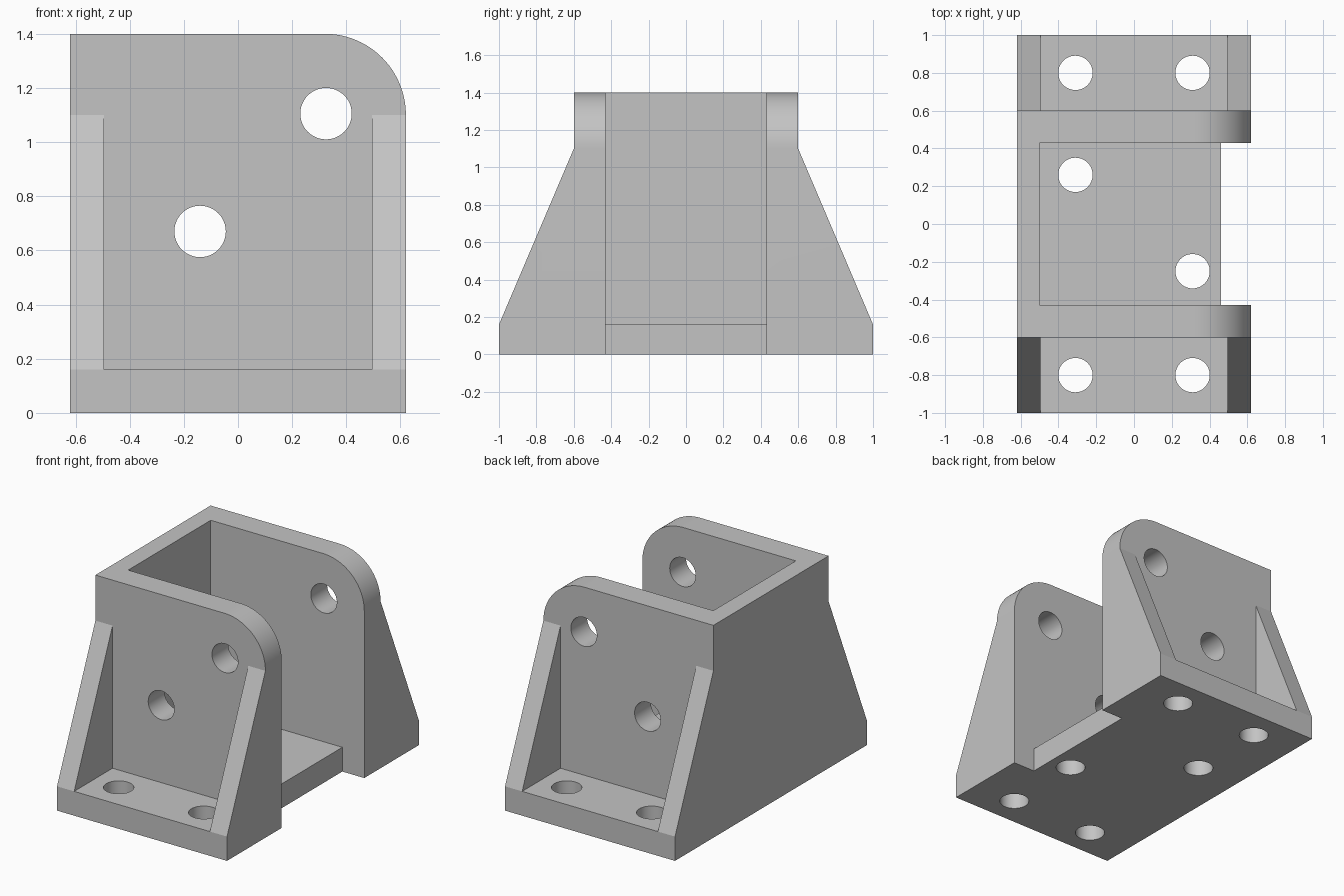
import bpy
import bmesh
from math import sin, cos, pi, radians
from mathutils import Vector

if "Cube" in bpy.data.objects:
    bpy.data.objects.remove(bpy.data.objects["Cube"], do_unlink=True)

HALF_W = 0.62        # half width along x
WALL_OUT = 0.6       # outer face of the side walls
WALL_IN = 0.43       # inner face of the side walls
FLOOR = 0.16         # base plate thickness
HEIGHT = 1.4
RIB_TOP = 1.1
RIB_IN = 0.495       # inner face of the ribs
ROUND = 0.3          # corner radius of the lugs

grey = bpy.data.materials.new("plain grey")
grey.use_nodes = True
colour = (0.55, 0.55, 0.55, 1)
grey.diffuse_color = colour
grey.node_tree.nodes["Principled BSDF"].inputs["Base Color"].default_value = colour


def prism(name, profile, axis, start, end):
    """Extrude a 2D profile along an axis (x: yz, y: xz, z: xy)."""
    place = {"x": lambda a, b, t: (t, a, b),
             "y": lambda a, b, t: (a, t, b),
             "z": lambda a, b, t: (a, b, t)}[axis]
    bm = bmesh.new()
    face = bm.faces.new([bm.verts.new(place(a, b, start)) for a, b in profile])
    new = bmesh.ops.extrude_face_region(bm, geom=[face])["geom"]
    shift = Vector(place(0, 0, end - start))
    bmesh.ops.translate(bm, vec=shift,
                        verts=[v for v in new if isinstance(v, bmesh.types.BMVert)])
    bmesh.ops.recalc_face_normals(bm, faces=bm.faces)
    mesh = bpy.data.meshes.new(name)
    bm.to_mesh(mesh)
    bm.free()
    mesh.materials.append(grey)
    obj = bpy.data.objects.new(name, mesh)
    bpy.context.collection.objects.link(obj)
    return obj


def rect(a0, a1, b0, b1):
    return [(a0, b0), (a1, b0), (a1, b1), (a0, b1)]


def circle(a, b, r, n=48):
    return [(a + r * cos(2 * pi * i / n), b + r * sin(2 * pi * i / n)) for i in range(n)]


# Solid body with sloped front and back
half = [(1, 0), (1, FLOOR), (WALL_OUT, RIB_TOP), (WALL_OUT, HEIGHT)]
bracket = prism("clevis_bracket", half + [(-y, z) for y, z in reversed(half)],
                "x", -HALF_W, HALF_W)
cutters = []

# Channel between the walls, open at the top and on one side, with a notched floor
channel = [(-0.5, FLOOR), (0.46, FLOOR), (0.46, -1), (1, -1), (1, 2), (-0.5, 2)]
cutters.append(prism("channel_cutter", channel, "y", -WALL_IN, WALL_IN))

# Recesses between the ribs
for side in (-1, 1):
    cutters.append(prism("recess_cutter", rect(-RIB_IN, RIB_IN, FLOOR, RIB_TOP + 0.1),
                         "y", side * WALL_OUT, side * 1.5))

# Rounded upper corners of the lugs
cx, cz = HALF_W - ROUND, HEIGHT - ROUND
arc = [(cx + ROUND * cos(pi / 2 * i / 24), cz + ROUND * sin(pi / 2 * i / 24))
       for i in range(25)]
cutters.append(prism("corner_cutter", arc + [(cx, 2), (1, 2), (1, cz)], "y", -1.5, 1.5))

# Pin holes through both walls
for x, z in [(0.325, 1.105), (-0.14, 0.67)]:
    cutters.append(prism("pin_hole_cutter", circle(x, z, 0.095), "y", -1.5, 1.5))

# Bolt holes through the base
for x, y in [(-0.31, 0.8), (0.31, 0.8), (-0.31, -0.8), (0.31, -0.8),
             (-0.31, 0.26), (0.31, -0.25)]:
    cutters.append(prism("bolt_hole_cutter", circle(x, y, 0.091), "z", -0.5, 0.5))

# Cut everything out and discard the cutters
bpy.ops.object.select_all(action="DESELECT")
bpy.context.view_layer.objects.active = bracket
bracket.select_set(True)
for cutter in cutters:
    cutter.hide_render = True
    mod = bracket.modifiers.new("cut", "BOOLEAN")
    mod.operation = "DIFFERENCE"
    mod.solver = "EXACT"
    mod.object = cutter
    bpy.ops.object.modifier_apply(modifier=mod.name)
    bpy.data.objects.remove(cutter, do_unlink=True)

bpy.ops.object.shade_smooth_by_angle(angle=radians(20))
